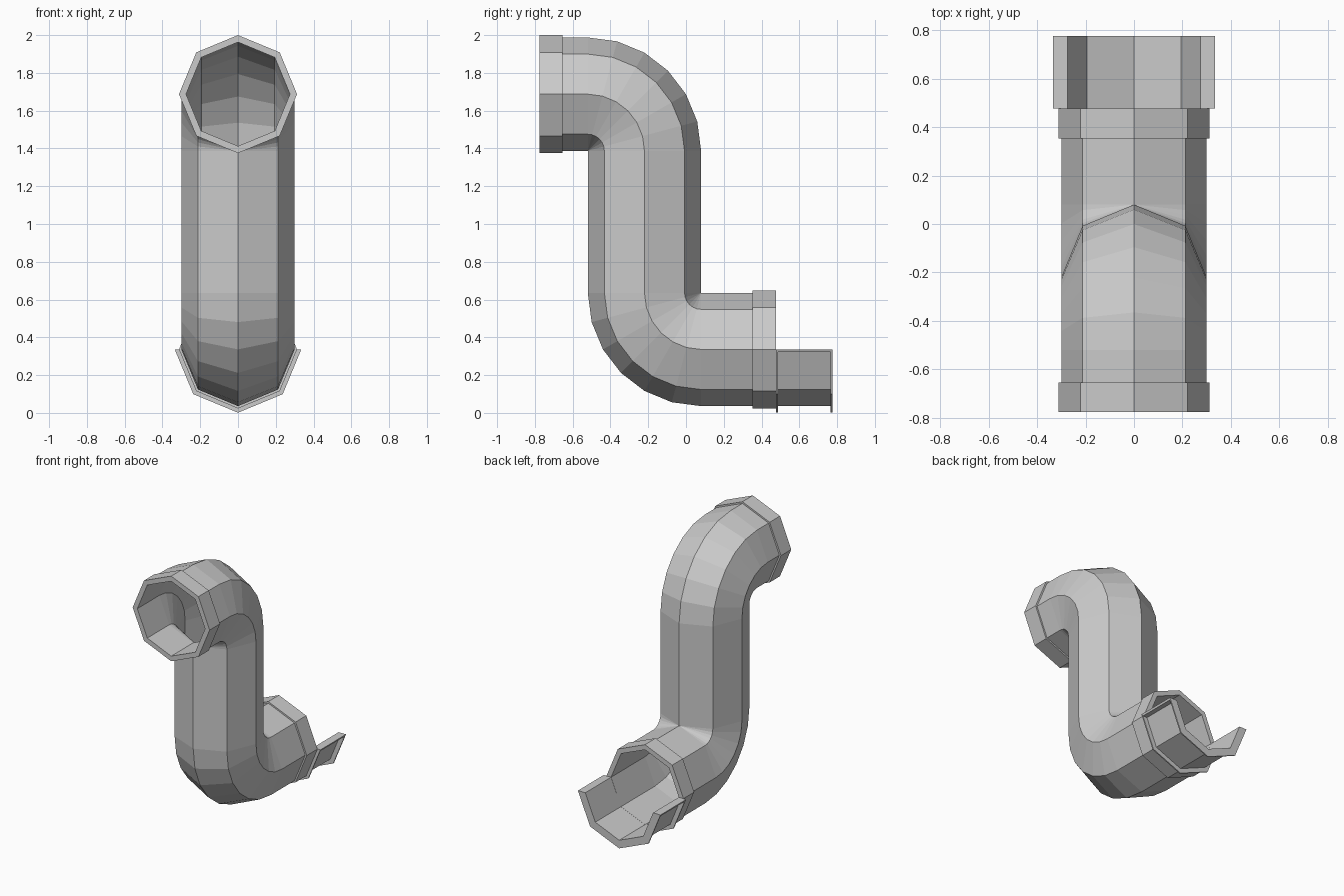
import bpy, bmesh
from math import sin, cos, pi, radians

if "Cube" in bpy.data.objects:
    bpy.data.objects.remove(bpy.data.objects["Cube"])

R_OUT, R_IN, R_COLLAR, R_FLANGE = 0.30, 0.275, 0.3125, 0.335
TOP_Z, LOW_Z = 1.6875, 0.336
FULL = [k * pi / 4 for k in range(8)]          # whole octagon, corner upward
HALF = [pi + k * pi / 4 for k in range(5)]     # lower half octagon


def ring(y, z, tilt, r, angles):
    """Octagon ring; tilt turns the ring's up direction from +z toward +y."""
    return [(r * cos(a), y + r * sin(a) * sin(tilt), z + r * sin(a) * cos(tilt))
            for a in angles]


def loft(name, rings, loop_rings=True, closed=True):
    """Skin consecutive rings; open rings get end caps, open lofts get ring caps."""
    bm = bmesh.new()
    vs = [[bm.verts.new(p) for p in r] for r in rings]
    n, m = len(vs), len(vs[0])
    for i in range(n if loop_rings else n - 1):
        a, b = vs[i], vs[(i + 1) % n]
        for j in range(m if closed else m - 1):
            k = (j + 1) % m
            bm.faces.new((a[j], a[k], b[k], b[j]))
    if not closed:
        bm.faces.new([r[0] for r in vs])
        bm.faces.new([r[-1] for r in vs])
    if not loop_rings:
        bm.faces.new(vs[0])
        bm.faces.new(vs[-1])
    bmesh.ops.remove_doubles(bm, verts=bm.verts, dist=0.0005)
    bmesh.ops.recalc_face_normals(bm, faces=bm.faces)
    me = bpy.data.meshes.new(name)
    bm.to_mesh(me)
    bm.free()
    ob = bpy.data.objects.new(name, me)
    bpy.context.collection.objects.link(ob)
    return ob


# S-shaped pipe: two 90 degree bends of six segments each
path = [(-0.655, TOP_Z, 0)]
for i in range(7):
    t = radians(15 * i)
    path.append((-0.52 + 0.3 * sin(t), TOP_Z - 0.3 + 0.3 * cos(t), t))
for i in range(6, -1, -1):
    t = radians(15 * i)
    path.append((0.08 - 0.3 * sin(t), LOW_Z + 0.3 - 0.3 * cos(t), t))
path.append((0.352, LOW_Z, 0))
loft("pipe", [ring(*p, R_OUT, FULL) for p in path]
     + [ring(*p, R_IN, FULL) for p in reversed(path)])

# Collars at both pipe ends
for name, y0, y1, z in (("upper_collar", -0.775, -0.655, TOP_Z),
                        ("lower_collar", 0.352, 0.476, LOW_Z)):
    loft(name, [ring(y, z, 0, r, FULL) for y, r in
                ((y0, R_IN), (y0, R_COLLAR), (y1, R_COLLAR), (y1, R_IN))])

# Open spout with a thin flange at each end
spout = [(0.477, R_IN), (0.477, R_FLANGE), (0.486, R_FLANGE), (0.486, R_OUT),
         (0.766, R_OUT), (0.766, R_FLANGE), (0.775, R_FLANGE), (0.775, R_IN)]
loft("spout", [ring(y, LOW_Z, 0, r, HALF) for y, r in spout], closed=False)

# Rims along the spout's upper edges
for name, s in (("left_rim", -1), ("right_rim", 1)):
    loft(name, [[(s * x, y, LOW_Z - d) for x, d in
                 ((0.285, 0), (R_FLANGE, 0), (R_FLANGE - 0.006, 0.014), (0.285, 0.014))]
                for y in (0.477, 0.775)], loop_rings=False)
